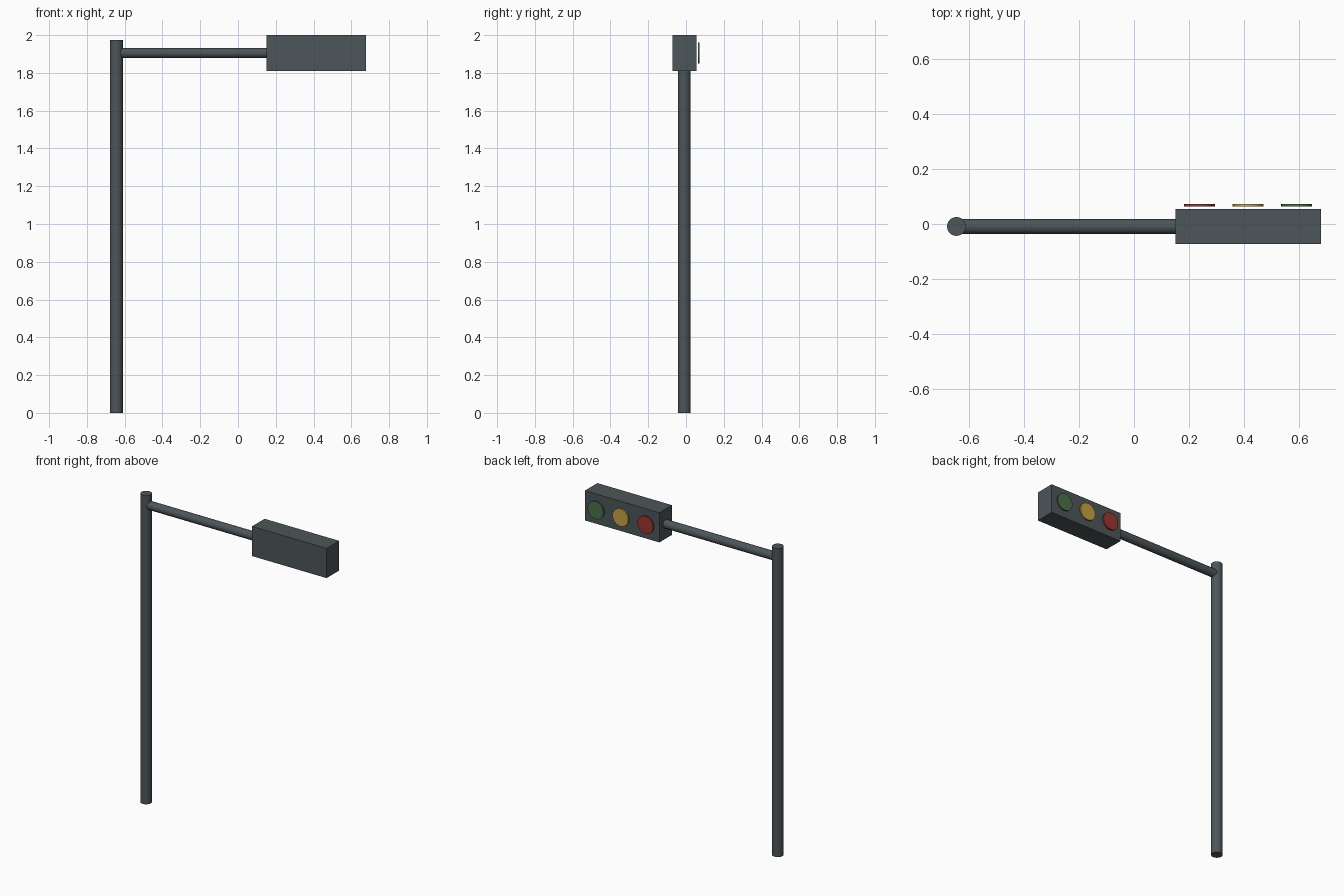
import bpy
from math import radians
from mathutils import Vector

cube = bpy.data.objects.get("Cube")
if cube:
    bpy.data.objects.remove(cube, do_unlink=True)

AXIS_Y = -0.009     # depth of the pole, arm and housing centre line
ARM_Z = 1.905       # height of the arm and lamps


def material(name, rgb):
    m = bpy.data.materials.new(name)
    m.use_nodes = True
    m.diffuse_color = (*rgb, 1)
    m.node_tree.nodes["Principled BSDF"].inputs["Base Color"].default_value = (*rgb, 1)
    return m


def rod(name, start, end, radius, mat):
    """Capped cylinder between two points."""
    start, end = Vector(start), Vector(end)
    axis = end - start
    bpy.ops.mesh.primitive_cylinder_add(
        vertices=32, radius=radius, depth=axis.length,
        location=(start + end) / 2,
        rotation=axis.to_track_quat("Z", "Y").to_euler())
    obj = bpy.context.object
    obj.name = name
    obj.data.materials.append(mat)
    bpy.ops.object.shade_smooth_by_angle(angle=radians(30))
    return obj


metal = material("dark grey metal", (0.075, 0.092, 0.1))
lamp_colours = {
    "red": (0.34, 0.035, 0.028),
    "yellow": (0.56, 0.36, 0.055),
    "green": (0.07, 0.16, 0.07),
}

# Upright pole and horizontal arm
rod("pole", (-0.644, AXIS_Y, 0), (-0.644, AXIS_Y, 1.975), 0.034, metal)
rod("arm", (-0.644, AXIS_Y, ARM_Z), (0.2, AXIS_Y, ARM_Z), 0.027, metal)

# Signal housing
bpy.ops.mesh.primitive_cube_add(size=1, location=(0.414, AXIS_Y, ARM_Z))
housing = bpy.context.object
housing.name = "signal_housing"
housing.scale = (0.528, 0.127, 0.19)
bpy.ops.object.transform_apply(location=False, rotation=False, scale=True)
housing.data.materials.append(metal)

# Lamp discs standing just off the back of the housing
for i, (colour, rgb) in enumerate(lamp_colours.items()):
    x = 0.238 + i * 0.176
    rod(colour + "_lamp", (x, 0.063, ARM_Z), (x, 0.0725, ARM_Z), 0.056,
        material(colour + " lamp", rgb))
